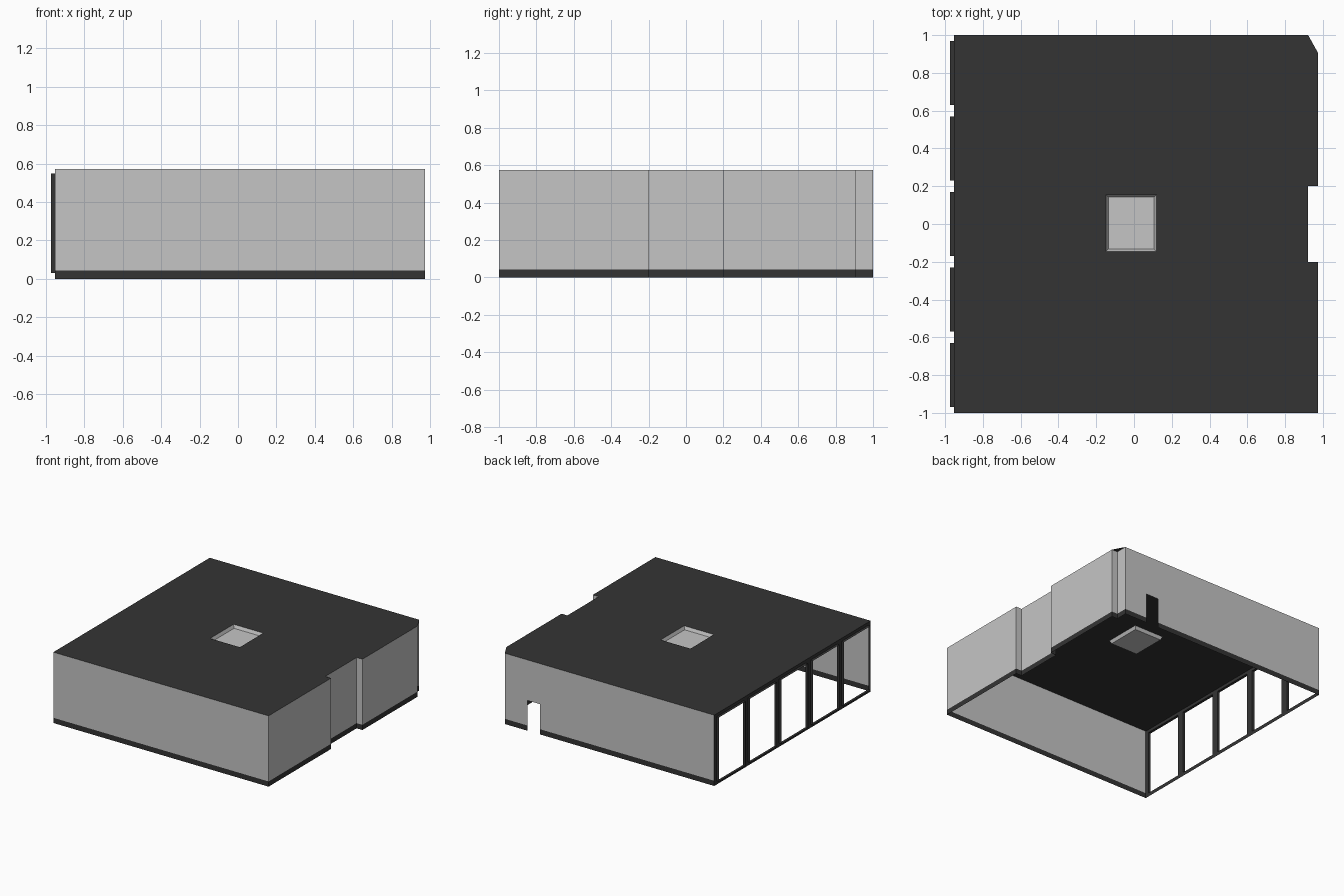
import bpy, bmesh

if "Cube" in bpy.data.objects:
    bpy.data.objects.remove(bpy.data.objects["Cube"])


def material(name, v):
    m = bpy.data.materials.new(name)
    m.diffuse_color = (v, v, v, 1)
    m.use_nodes = True
    m.node_tree.nodes["Principled BSDF"].inputs["Base Color"].default_value = m.diffuse_color
    return m


LIGHT = material("light_grey", 0.56)
DARK = material("charcoal", 0.034)

XL, XR, XN = -0.953, 0.974, 0.922     # left wall, right wall, recessed right wall
TOP, SKIRT = 0.573, 0.042


def build(name, faces, mats):
    """faces: list of (points, material index)."""
    bm = bmesh.new()
    for pts, mi in faces:
        f = bm.faces.new([bm.verts.new(p) for p in pts])
        f.material_index = mi
    bmesh.ops.remove_doubles(bm, verts=bm.verts, dist=1e-5)
    me = bpy.data.meshes.new(name)
    bm.to_mesh(me)
    bm.free()
    for m in mats:
        me.materials.append(m)
    ob = bpy.data.objects.new(name, me)
    bpy.context.collection.objects.link(ob)
    return ob


# Front, right and back walls: plan outline extruded, dark skirting, door gap
outline = [(XL, -1), (XR, -1), (XR, -0.2), (XN, -0.2), (XN, 0.2), (XR, 0.2),
           (XR, 0.906), (XN, 0.906), (XN, 1), (0.72, 1), (0.605, 1), (XL, 1)]
levels = [0, SKIRT, 0.245, TOP]
walls = []
for i, (a, b) in enumerate(zip(outline, outline[1:])):
    for k, (z0, z1) in enumerate(zip(levels, levels[1:])):
        if i == 9 and k < 2:          # doorway
            continue
        walls.append(([(*a, z0), (*b, z0), (*b, z1), (*a, z1)], int(k == 0)))
build("walls", walls, [LIGHT, DARK])

# Left window wall: grid of panels with five openings
Z0, Z1 = 0.03, 0.548
windows = [(-0.97 + 0.4 * i, -0.63 + 0.4 * i) for i in range(5)]
ys = [-1] + [y for w in windows for y in w] + [1]
zs = [0, Z0, Z1, TOP]
panel = []
for i, (a, b) in enumerate(zip(ys, ys[1:])):
    for k, (c, d) in enumerate(zip(zs, zs[1:])):
        if not (i % 2 and k == 1):
            panel.append(([(XL, b, c), (XL, a, c), (XL, a, d), (XL, b, d)], 0))
build("window_wall", panel, [DARK])

# Thin frames standing out around each opening
XF = -0.974
for a, b in windows:
    ring = [(a, Z0), (b, Z0), (b, Z1), (a, Z1)]
    build("window_frame", [([(XL, *p), (XL, *q), (XF, *q), (XF, *p)], 0)
                           for p, q in zip(ring, ring[1:] + ring[:1])], [DARK])

# Roof: flat sheet around the skylight, notched and corner-cut on the right
HX0, HX1, HY0, HY1 = -0.148, 0.118, -0.145, 0.155
plans = [
    [(XL, -1), (HX0, -1), (HX0, HY0), (HX0, HY1), (HX0, 1), (XL, 1)],
    [(HX0, -1), (HX1, -1), (HX1, HY0), (HX0, HY0)],
    [(HX0, HY1), (HX1, HY1), (HX1, 1), (HX0, 1)],
    [(HX1, -1), (XR, -1), (XR, -0.2), (XN, -0.2), (XN, HY0), (HX1, HY0)],
    [(HX1, HY0), (XN, HY0), (XN, HY1), (HX1, HY1)],
    [(HX1, HY1), (XN, HY1), (XN, 0.2), (XR, 0.2), (XR, 0.906), (XN, 1), (HX1, 1)],
]
build("roof", [([(x, y, TOP) for x, y in p], 0) for p in plans], [DARK])

# Skylight: shallow tapered tray set into the roof
t, dz = 0.012, 0.025
upper = [(HX0, HY0, TOP), (HX1, HY0, TOP), (HX1, HY1, TOP), (HX0, HY1, TOP)]
lower = [(HX0 + t, HY0 + t, TOP - dz), (HX1 - t, HY0 + t, TOP - dz),
         (HX1 - t, HY1 - t, TOP - dz), (HX0 + t, HY1 - t, TOP - dz)]
tray = [(lower, 0)]
for i in range(4):
    j = (i + 1) % 4
    tray.append(([upper[i], upper[j], lower[j], lower[i]], 0))
build("skylight", tray, [LIGHT])
